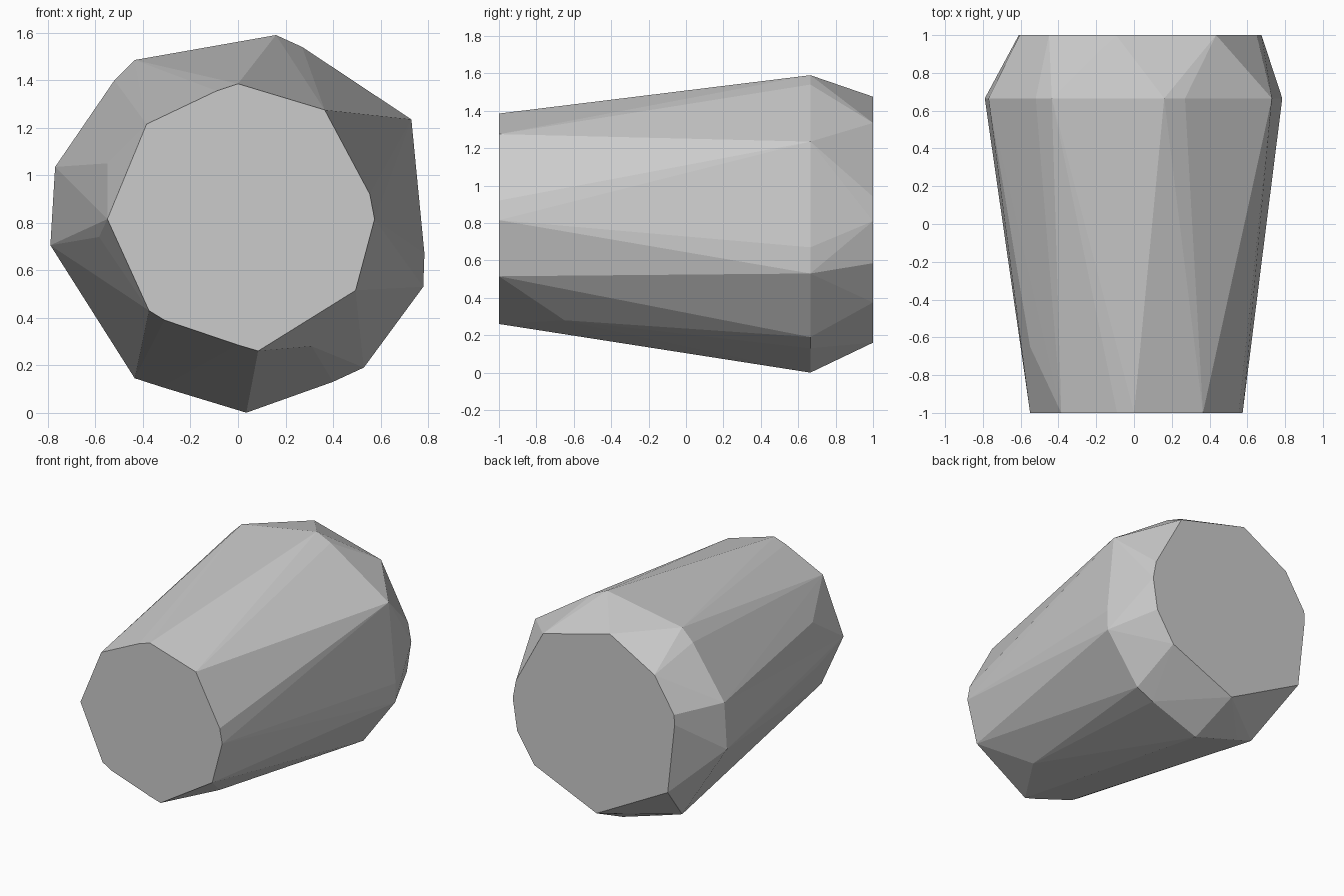
import bpy
import bmesh

# Cross-sections (x, z) keyed by their depth along y
sections = {
    # narrow front face
    -1.0: [(0, 1.385), (0.365, 1.275), (0.555, 0.92), (0.575, 0.815),
           (0.495, 0.515), (0.085, 0.26), (0, 0.285), (-0.31, 0.39),
           (-0.375, 0.43), (-0.55, 0.815), (-0.385, 1.215), (-0.09, 1.355)],
    # small bumps just behind the front face
    -0.65: [(0.31, 0.28), (0.57, 0.59), (-0.585, 0.74), (-0.55, 1.05)],
    # widest belt
    0.665: [(0.16, 1.59), (0.27, 1.54), (0.73, 1.235), (0.785, 0.67),
            (0.78, 0.53), (0.53, 0.19), (0.4, 0.13), (0.035, 0.0),
            (-0.32, 0.108), (-0.435, 0.145), (-0.79, 0.705), (-0.77, 1.035),
            (-0.52, 1.4), (-0.435, 1.485)],
    # chamfered back face
    1.0: [(0.435, 1.335), (-0.095, 1.475), (-0.45, 1.275), (-0.605, 1.03),
          (-0.61, 0.96), (-0.555, 0.46), (0.01, 0.16), (0.505, 0.375),
          (0.64, 0.585), (0.675, 0.81), (0.65, 0.94)],
}

# Faceted rock: convex skin stretched over the sections
bm = bmesh.new()
for y, ring in sections.items():
    for x, z in ring:
        bm.verts.new((x, y, z))
result = bmesh.ops.convex_hull(bm, input=bm.verts[:])
bmesh.ops.delete(bm, geom=[v for v in bm.verts if not v.link_faces], context='VERTS')
bmesh.ops.dissolve_limit(bm, angle_limit=0.01, verts=bm.verts[:], edges=bm.edges[:])
bmesh.ops.recalc_face_normals(bm, faces=bm.faces[:])

mesh = bpy.data.meshes.new("faceted_rock")
bm.to_mesh(mesh)
bm.free()
rock = bpy.data.objects.new("faceted_rock", mesh)
bpy.context.collection.objects.link(rock)
